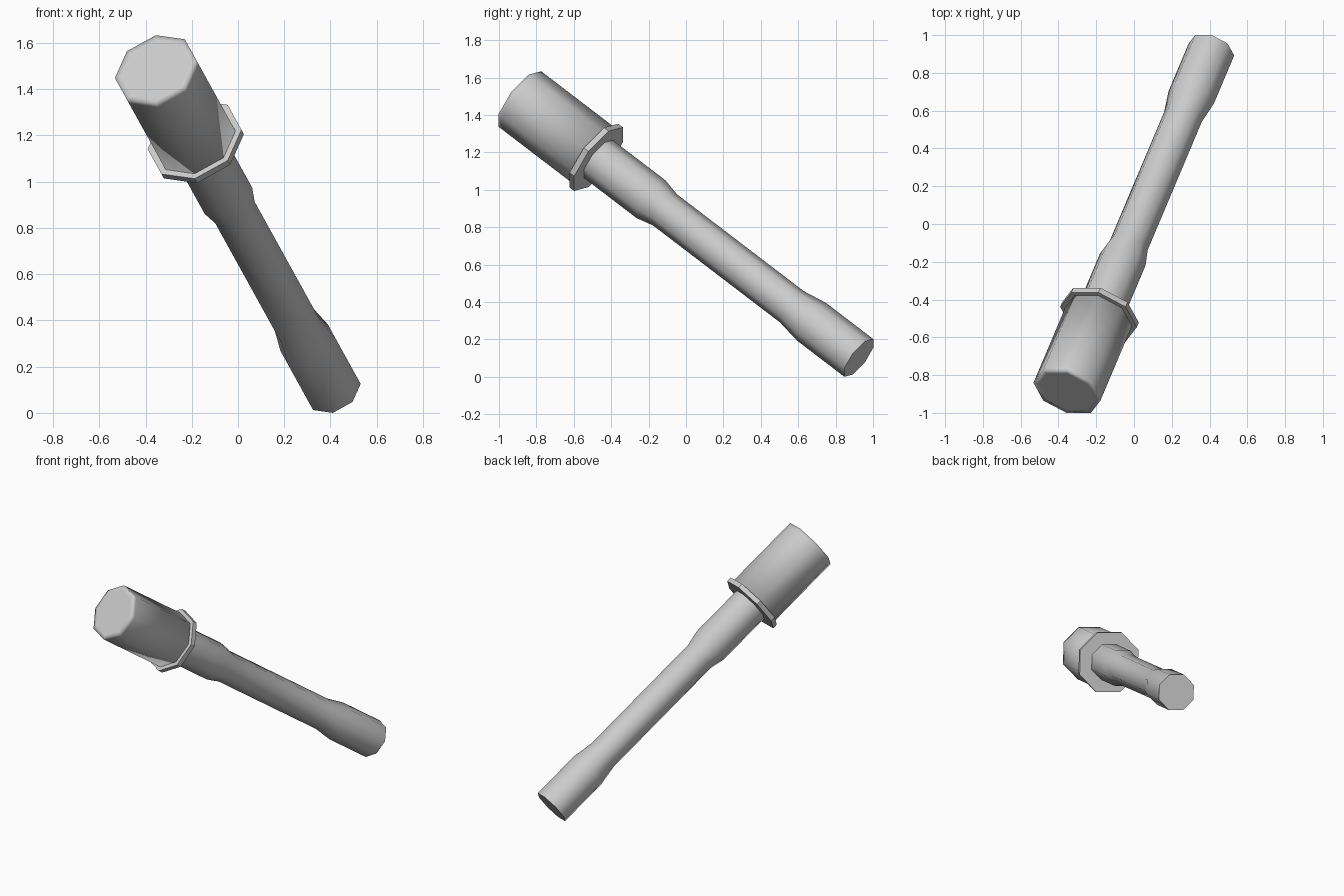
import bpy, bmesh, math
from mathutils import Vector, Matrix

if "Cube" in bpy.data.objects:
    bpy.data.objects.remove(bpy.data.objects["Cube"])

# Main axis: from the head end down to the foot of the handle
head = Vector((-0.355, -0.888, 1.485))
foot = Vector((0.41, 0.924, 0.101))
d = (foot - head).normalized()
length = (foot - head).length
e = Vector((-d.z, 0, d.x)).normalized()
n = d.cross(e)
frame = Matrix((e, n, d)).transposed().to_4x4()
frame.translation = head


def octagon_part(name, profile, smooth_angle):
    """Closed eight-sided part from (distance along axis, radius) stations."""
    bm = bmesh.new()
    rings = []
    for t, r in profile:
        ring = []
        for k in range(8):
            a = math.radians(22.5 + 45 * k)
            ring.append(bm.verts.new((r * math.cos(a), r * math.sin(a), t)))
        rings.append(ring)
    for lo, hi in zip(rings, rings[1:]):
        for k in range(8):
            j = (k + 1) % 8
            bm.faces.new((lo[k], lo[j], hi[j], hi[k]))
    bm.faces.new(rings[0][::-1])
    bm.faces.new(rings[-1])
    bmesh.ops.recalc_face_normals(bm, faces=bm.faces)
    bm.transform(frame)
    mesh = bpy.data.meshes.new(name)
    bm.to_mesh(mesh)
    bm.free()
    ob = bpy.data.objects.new(name, mesh)
    bpy.context.collection.objects.link(ob)
    if smooth_angle:
        bpy.ops.object.select_all(action='DESELECT')
        ob.select_set(True)
        bpy.context.view_layer.objects.active = ob
        bpy.ops.object.shade_smooth_by_angle(angle=math.radians(smooth_angle))
    return ob


# Head canister with a softly shaded rim
octagon_part("head_canister",
             [(0, 0.16), (0, 0.187), (0.025, 0.187), (0.53, 0.187)], 100)

# Flange ring at the base of the head
octagon_part("head_flange", [(0.525, 0.214), (0.558, 0.214)], 0)

# Wooden handle, thinner in the grip
octagon_part("handle",
             [(0.54, 0.127), (0.93, 0.127), (1.03, 0.105),
              (1.93, 0.105), (2.07, 0.127), (length, 0.127)], 60)
